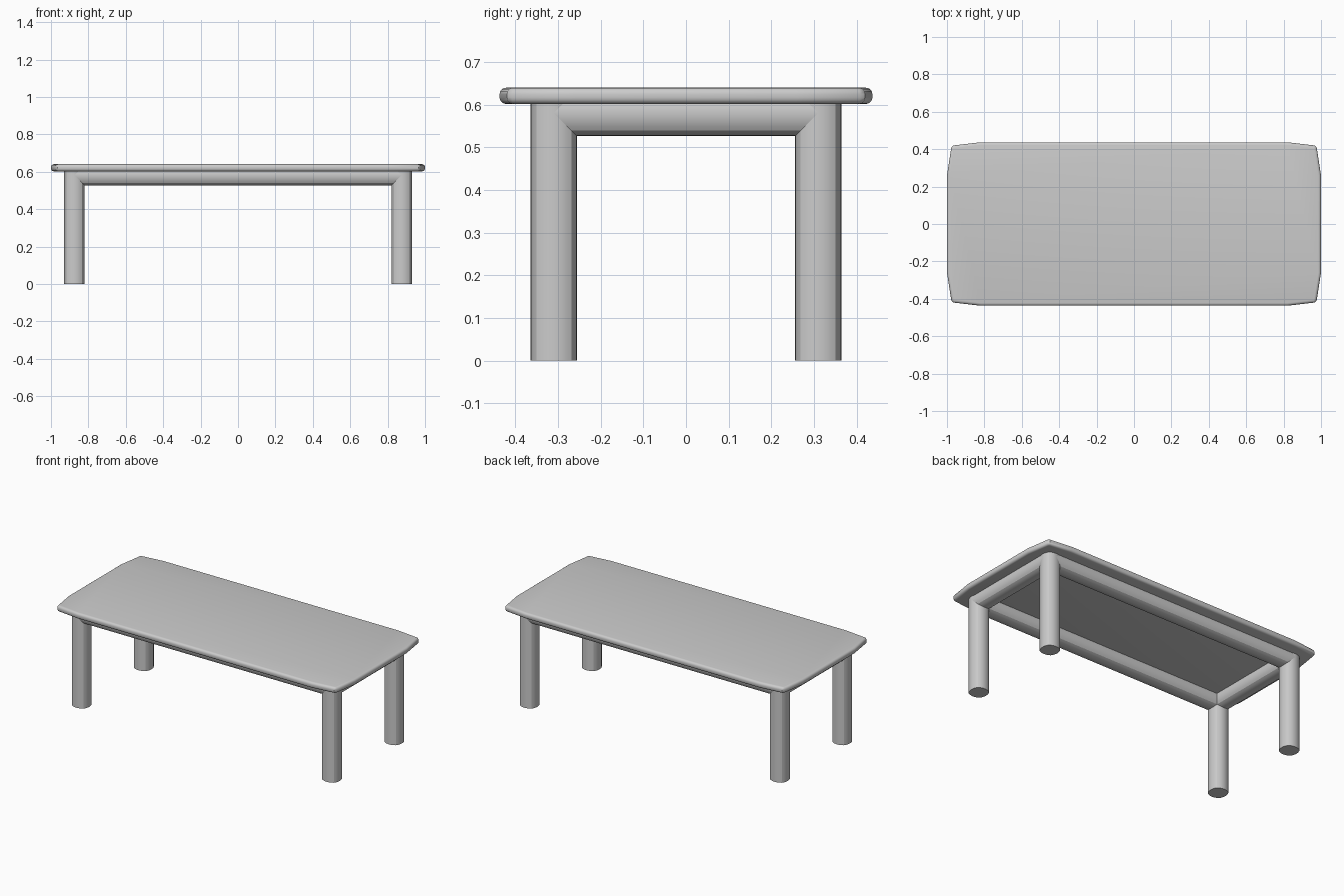
import bpy, bmesh, math
from mathutils import Vector

if "Cube" in bpy.data.objects:
    bpy.data.objects.remove(bpy.data.objects["Cube"])

LEG_X, LEG_Y, RAIL_Z = 0.875, 0.31, 0.581


def bulged_square(corner=0.041, half=0.054, steps=8):
    """Square section whose four sides bow outwards."""
    sag = half - corner
    r = (corner * corner + sag * sag) / (2 * sag)
    spread = math.asin(corner / r)
    pts = []
    for side in range(4):
        turn = side * math.pi / 2
        for i in range(steps):
            a = -spread + 2 * spread * i / steps
            x, y = half - r + r * math.cos(a), r * math.sin(a)
            pts.append((x * math.cos(turn) - y * math.sin(turn),
                        x * math.sin(turn) + y * math.cos(turn)))
    return pts


def prism(name, ring, along, angle, bevel=0.0, mirror=(False, False)):
    """Extrude a closed ring of points, round its rims, mirror it."""
    bm = bmesh.new()
    face = bm.faces.new([bm.verts.new(p) for p in ring])
    res = bmesh.ops.extrude_face_region(bm, geom=[face], use_keep_orig=True)
    bmesh.ops.translate(bm, vec=along,
                        verts=[v for v in res["geom"] if isinstance(v, bmesh.types.BMVert)])
    bmesh.ops.recalc_face_normals(bm, faces=bm.faces)
    if bevel:
        rims = [e for e in bm.edges if e.calc_face_angle(0) > math.radians(60)]
        bmesh.ops.bevel(bm, geom=rims, offset=bevel, segments=4, profile=0.5, affect='EDGES')
    mesh = bpy.data.meshes.new(name)
    bm.to_mesh(mesh)
    bm.free()
    ob = bpy.data.objects.new(name, mesh)
    bpy.context.collection.objects.link(ob)
    bpy.ops.object.select_all(action='DESELECT')
    ob.select_set(True)
    bpy.context.view_layer.objects.active = ob
    bpy.ops.object.shade_smooth_by_angle(angle=math.radians(angle))
    if any(mirror):
        mod = ob.modifiers.new("Mirror", 'MIRROR')
        mod.use_axis = (mirror[0], mirror[1], False)
        mod.use_mirror_merge = False
    return ob


# Tabletop: bowed rectangle with blunt corners and rounded rims
quarter = [(1.0, 0.26), (0.977, 0.408), (0.966, 0.42), (0.82, 0.437)]
outline = (quarter + [(-x, y) for x, y in reversed(quarter)]
           + [(-x, -y) for x, y in quarter] + [(x, -y) for x, y in reversed(quarter)])
prism("tabletop", [(x, y, 0.602) for x, y in outline], Vector((0, 0, 0.038)), 40, bevel=0.015)

section = bulged_square()

# Four legs
prism("legs", [(LEG_X + a, LEG_Y + b, 0) for a, b in section],
      Vector((0, 0, 0.61)), 20, mirror=(True, True))

# Rails run between leg centres, so they meet the legs in mitred seams
prism("long_rails", [(-LEG_X, LEG_Y + a, RAIL_Z + b) for a, b in section],
      Vector((2 * LEG_X, 0, 0)), 20, mirror=(False, True))
prism("end_rails", [(LEG_X + a, -LEG_Y, RAIL_Z + b) for a, b in section],
      Vector((0, 2 * LEG_Y, 0)), 20, mirror=(True, False))
